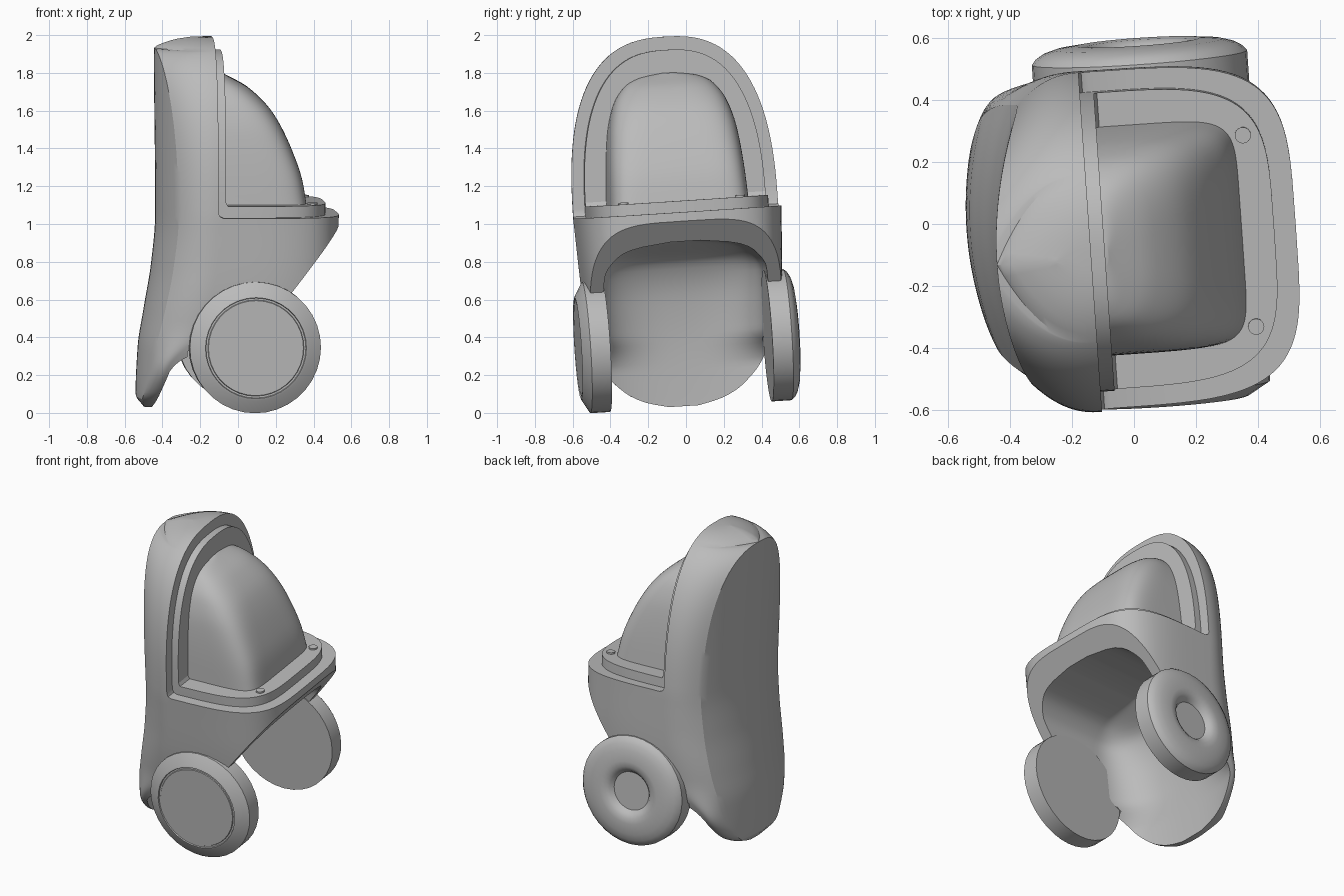
import bpy, bmesh, math
from math import sin, cos, pi
from mathutils import Matrix

if "Cube" in bpy.data.objects:
    bpy.data.objects.remove(bpy.data.objects["Cube"], do_unlink=True)

grey = bpy.data.materials.new("plain grey")
grey.use_nodes = True
grey.diffuse_color = (0.5, 0.5, 0.5, 1)
grey.node_tree.nodes["Principled BSDF"].inputs["Base Color"].default_value = (0.5, 0.5, 0.5, 1)

# The whole model leans and turns slightly
LEAN = (Matrix.Translation((0, 0, 0.38)) @ Matrix.Rotation(math.radians(4), 4, 'Z')
        @ Matrix.Rotation(math.radians(3.7), 4, 'X') @ Matrix.Translation((0, 0, -0.385)))


def curve(pts, z):
    """Smooth interpolation without overshoot."""
    if z <= pts[0][0]:
        return pts[0][1]
    if z >= pts[-1][0]:
        return pts[-1][1]
    slopes = [(b[1] - a[1]) / (b[0] - a[0]) for a, b in zip(pts, pts[1:])]

    def tangent(i):
        if i == 0 or i == len(slopes):
            return slopes[min(i, len(slopes) - 1)]
        a, b = slopes[i - 1], slopes[i]
        return 2 * a * b / (a + b) if a * b > 0 else 0

    i = max(k for k in range(len(slopes)) if pts[k][0] <= z)
    h = pts[i + 1][0] - pts[i][0]
    t = (z - pts[i][0]) / h
    s = t * t * (3 - 2 * t)
    return (pts[i][1] * (1 - s) + pts[i + 1][1] * s
            + h * t * (1 - t) * ((1 - t) * tangent(i) - t * tangent(i + 1)))


def finish_mesh(name, bm):
    bmesh.ops.remove_doubles(bm, verts=bm.verts, dist=1e-5)
    bmesh.ops.recalc_face_normals(bm, faces=bm.faces)
    mesh = bpy.data.meshes.new(name)
    bm.to_mesh(mesh)
    bm.free()
    obj = bpy.data.objects.new(name, mesh)
    bpy.context.collection.objects.link(obj)
    return obj


def skin(name, rings):
    """Join closed rings into a capped solid."""
    bm = bmesh.new()
    rows = [[bm.verts.new(p) for p in ring] for ring in rings]
    n = len(rows[0])
    for a, b in zip(rows, rows[1:]):
        for i in range(n):
            j = (i + 1) % n
            bm.faces.new((a[i], a[j], b[j], b[i]))
    bm.faces.new(rows[0])
    bm.faces.new(rows[-1])
    return finish_mesh(name, bm)


def mirrored(half, z):
    """Half outline, from back to front, mirrored across the centre."""
    return [(x, y, z) for x, y in half] + [(x, -y, z) for x, y in half[-2:0:-1]]


def prism(name, profile):
    return skin(name, [[(x, y, z) for x, z in profile] for y in (-1, 1)])


def corner(xs, xf, w, power, steps=24):
    """Quarter of a rounded box, from the side to the front."""
    pts = []
    for i in range(steps + 1):
        a = pi / 2 * i / steps
        pts.append((xs + (xf - xs) * sin(a) ** (2 / power),
                    w * max(cos(a), 0) ** (2 / power) if i < steps else 0))
    return pts


def cut(obj, *cutters):
    for c in cutters:
        c.hide_render = True
        mod = obj.modifiers.new("cut", 'BOOLEAN')
        mod.operation, mod.solver, mod.object = 'DIFFERENCE', 'EXACT', c
    bpy.context.view_layer.update()
    graph = bpy.context.evaluated_depsgraph_get()
    mesh = bpy.data.meshes.new_from_object(obj.evaluated_get(graph))
    obj.modifiers.clear()
    obj.data = mesh
    for c in cutters:
        bpy.data.objects.remove(c, do_unlink=True)


def settle(obj, angle=24):
    mesh = obj.data
    mesh.materials.clear()
    mesh.materials.append(grey)
    mesh.transform(LEAN)
    mesh.shade_smooth()
    mesh.set_sharp_from_angle(angle=math.radians(angle))


# Body outlines by height
BACK = [(.04, -.5), (.1, -.54), (.35, -.53), (.55, -.5), (.8, -.46), (1.05, -.44),
        (1.94, -.45), (1.985, -.35), (2, -.26)]
WIDTH = [(.04, .08), (.07, .2), (.13, .31), (.27, .43), (.45, .49), (.7, .525), (1.07, .545)]
PANEL = [(.04, .05), (.07, .16), (.13, .25), (.3, .36), (.6, .425), (1, .45)]
SIDE = [(.04, -.45), (.27, -.4), (.5, -.2), (.8, -.145)]
SILL = 1.07


def arch(z, width, height, power=2.6):
    t = min(max((z - SILL) / height, 0), 1)
    return width * (1 - t ** power) ** (1 / power)


def body_half(z):
    w = curve(WIDTH, z) if z < SILL else arch(z, .545, .93)
    p = curve(PANEL, z)
    if z > 1:
        p *= max(1 - ((z - 1) / .94) ** 2.7, 0) ** (1 / 2.5)
    xb, xs = curve(BACK, z), curve(SIDE, z)
    xe = xb + .09 * (p / .45) ** 2
    panel = [(xb + (xe - xb) * (i / 10) ** 2, p * i / 10) for i in range(10)]
    side = [(xe + (xs - xe) * i / 14, p + (w - p) * (1 - (1 - i / 14) ** 2.3)) for i in range(14)]
    return panel + side + corner(xs, .52, w, 4.2)


heights = [.04 + (SILL - .04) * (i / 30) ** 1.5 for i in range(30)]
heights += [SILL + .9298 * sin(pi / 2 * i / 30) for i in range(31)]
heights = sorted(heights + [1.93, 1.936, 1.94])
body = skin("body_shell", [mirrored(body_half(z), z) for z in heights])


# Open cavity under the body, wider than the thin tail at the bottom
def cavity_half(z):
    w = curve([(.25, .6), (.42, .44), (.6, .44), (.75, .43), (.85, .36), (.89, .27), (.915, .08)], z)
    xb = curve([(.04, -.462), (.1, -.46), (.3, -.45), (.6, -.41), (.8, -.33), (.915, -.12)], z)
    back = [(-.1 - x, y) for x, y in reversed(corner(0, -.1 - xb, w, 2.6))]
    return back + [(.8, w), (.8, 0)]


cavity_heights = [-.1 + .7 * i / 28 for i in range(28)] + [.6 + .315 * sin(pi / 2 * i / 14) for i in range(15)]
cavity = skin("cavity_cutter", [mirrored(cavity_half(z), z) for z in cavity_heights])
head_cut = prism("head_cutter", [(-.145, 2.2), (-.145, 1.1), (-.136, 1.079), (-.115, SILL), (1, SILL), (1, 2.2)])
chin_cut = prism("chin_cutter", [(.02, .38), (.7, 1.254), (.7, -.2), (-.3, -.2), (-.3, .36), (-.27, .38)])
cut(body, head_cut, chin_cut, cavity)
settle(body)


# Raised step around the dome, up the head and along the tray
def step_half(z):
    w = arch(z, .48, .86)
    return [(-.25, 0), (-.25, w)] + corner(-.145, .45, w, 4.2)


step = skin("stepped_frame", [mirrored(step_half(z), z) for z in
                              [1.02] + [SILL + .8598 * sin(pi / 2 * i / 30) for i in range(31)]])
cut(step, prism("step_cutter", [(-.1, 2.2), (-.1, 1.15), (-.09, 1.13), (1, 1.13), (1, 2.2)]))
settle(step)


# Dome with soft ridges at its front corners
def dome_half(z):
    w = curve([(1.1, .37), (1.3, .36), (1.5, .34), (1.65, .3), (1.75, .23), (1.79, .15), (1.808, .04)], z)
    xf = curve([(1.1, .35), (1.25, .325), (1.4, .275), (1.6, .175), (1.73, .05), (1.808, -.09)], z)
    return [(-.2, 0), (-.2, w)] + corner(-.12, xf, w, curve([(1.1, 7.5), (1.5, 5), (1.808, 2.6)], z))


dome = skin("dome", [mirrored(dome_half(z), z) for z in [1.1 + .708 * sin(pi / 2 * i / 28) for i in range(29)]])
settle(dome, 50)


# Round parts
def lathe(name, profile, place, segments=36):
    bm = bmesh.new()
    verts = [bm.verts.new((r, 0, h)) for r, h in profile]
    edges = [bm.edges.new(pair) for pair in zip(verts, verts[1:])]
    bmesh.ops.spin(bm, geom=verts + edges, cent=(0, 0, 0), axis=(0, 0, 1),
                   angle=2 * pi, steps=segments, use_duplicate=False)
    obj = finish_mesh(name, bm)
    obj.data.transform(place)
    settle(obj, 32)


tyre = [(0, .43), (.348, .43), (.348, .535)]
capped = tyre + [(.28, .575), (.268, .579), (.265, .572), (.255, .572), (.252, .577), (0, .577)]
ringed = tyre + [(.335, .551), (.31, .566), (.27, .578), (.2, .586), (.165, .582), (.14, .568), (.122, .545), (0, .545)]
for name, profile, side in (("right_wheel", capped, 1), ("left_wheel", ringed, -1)):
    lathe(name, profile, Matrix.Translation((.055, 0, .385)) @ Matrix.Rotation(side * pi / 2, 4, 'X'))
for name, y in (("right_button", -.31), ("left_button", .31)):
    lathe(name, [(0, 0), (.026, 0), (.026, .03), (0, .03)], Matrix.Translation((.37, y, 1.11)), 24)
